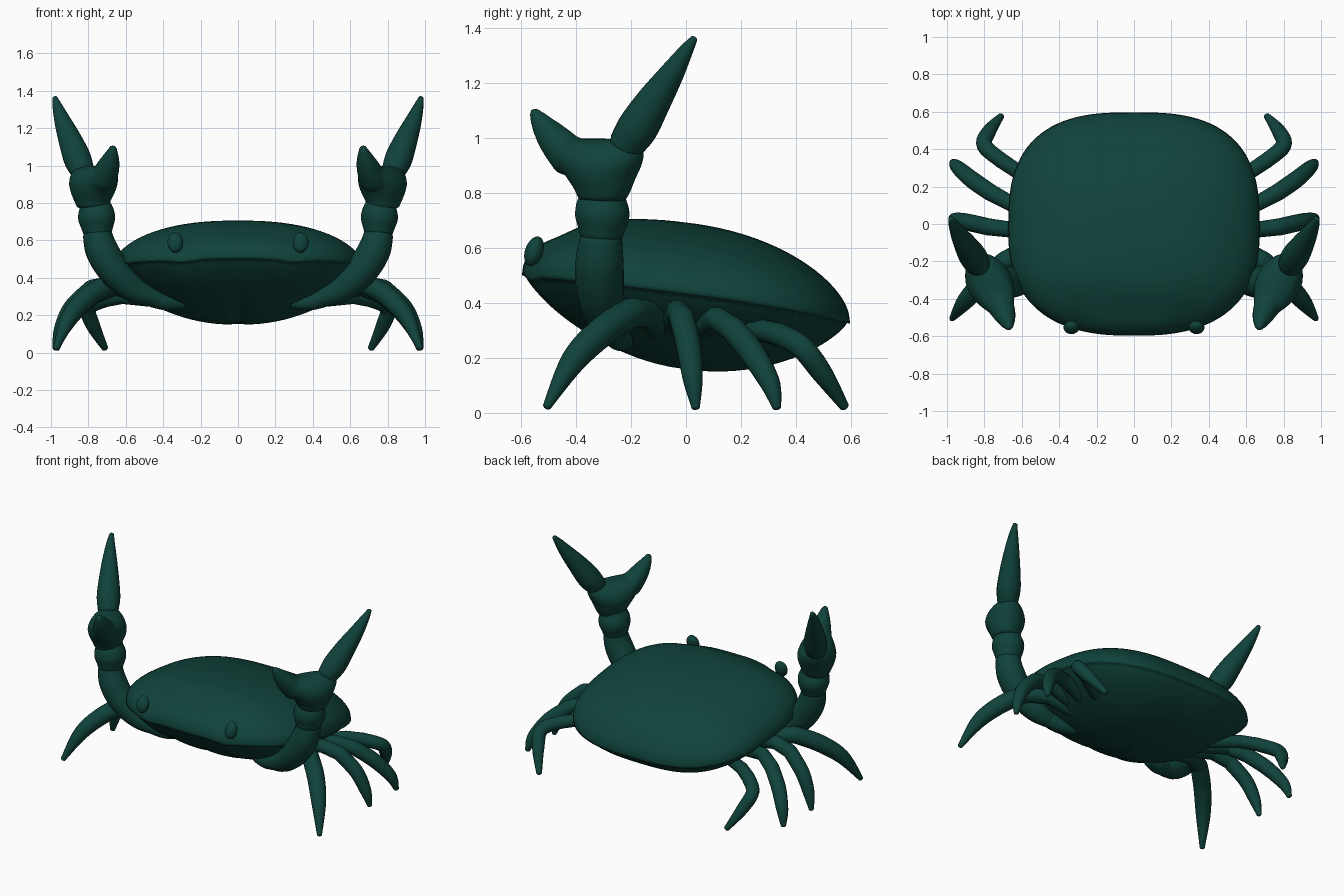
import bpy, bmesh, math
from mathutils import Vector

cube = bpy.data.objects.get("Cube")
if cube:
    bpy.data.objects.remove(cube, do_unlink=True)

# Single shell colour
COL = (0.005, 0.055, 0.043, 1)
shell = bpy.data.materials.new("dark_teal_shell")
shell.use_nodes = True
shell.diffuse_color = COL
bsdf = next(n for n in shell.node_tree.nodes if n.type == 'BSDF_PRINCIPLED')
bsdf.inputs["Base Color"].default_value = COL
bsdf.inputs["Roughness"].default_value = 0.6


def skin(bm, rings):
    """Bridge closed rings of points and close both ends."""
    loops = [[bm.verts.new(p) for p in ring] for ring in rings]
    n = len(loops[0])
    for a, b in zip(loops, loops[1:]):
        for i in range(n):
            j = (i + 1) % n
            bm.faces.new((a[i], a[j], b[j], b[i]))
    bm.faces.new(loops[0][::-1])
    bm.faces.new(loops[-1])


def finish(bm, name, mirror=False, fuse=0):
    bmesh.ops.recalc_face_normals(bm, faces=bm.faces[:])
    me = bpy.data.meshes.new(name)
    bm.to_mesh(me)
    bm.free()
    ob = bpy.data.objects.new(name, me)
    bpy.context.collection.objects.link(ob)
    me.materials.append(shell)
    for f in me.polygons:
        f.use_smooth = True
    if fuse:
        r = ob.modifiers.new("fuse", 'REMESH')
        r.mode, r.voxel_size, r.use_smooth_shade = 'VOXEL', fuse, True
        s = ob.modifiers.new("soften", 'SMOOTH')
        s.factor, s.iterations = 0.5, 5
    if mirror:
        m = ob.modifiers.new("mirror", 'MIRROR')
        m.use_clip = m.use_mirror_merge = False
    return ob


def spline(pts, t):
    """Catmull-Rom interpolation of equal-length tuples."""
    k = min(int(t), len(pts) - 2)
    u = t - k
    P = [pts[max(0, min(len(pts) - 1, k + d))] for d in (-1, 0, 1, 2)]
    return [0.5 * (2 * b + (c - a) * u + (2 * a - 5 * b + 4 * c - d) * u * u
                   + (3 * b - a - 3 * c + d) * u ** 3) for a, b, c, d in zip(*P)]


def tube(bm, pts, sides=20, steps=6):
    """Smooth round limb through (x, y, z, radius) points with domed ends."""
    n = (len(pts) - 1) * steps
    path = [spline(pts, i / steps) for i in range(n + 1)]
    pos = [Vector(p[:3]) for p in path]
    rad = [p[3] for p in path]
    tan = [(pos[min(i + 1, n)] - pos[max(i - 1, 0)]).normalized() for i in range(n + 1)]
    sect = list(zip(pos, rad, tan))
    dome = [(0.98, 0.15), (0.87, 0.5), (0.6, 0.8), (0.1, 1.0)]
    head = [(pos[0] - tan[0] * rad[0] * 0.7 * o, rad[0] * s, tan[0]) for s, o in dome[::-1]]
    tail = [(pos[n] + tan[n] * rad[n] * 0.7 * o, rad[n] * s, tan[n]) for s, o in dome]
    side = tan[0].orthogonal().normalized()
    rings = []
    for p, r, t in head + sect + tail:
        side = (side - t * side.dot(t)).normalized()
        up = t.cross(side)
        rings.append([p + (side * math.cos(a) + up * math.sin(a)) * r
                      for a in (2 * math.pi * i / sides for i in range(sides))])
    skin(bm, rings)


# Carapace and belly: one squarish dome with a sloping overhanging rim
def bump(v, centre, width):
    return math.exp(-((v - centre) / width) ** 2)


def rim_height(x, y):
    base = 0.45 - 0.125 * y if y < 0 else 0.45 - 0.12 * y - 0.1 * y * y
    front = max(0.0, min(1.0, (-y - 0.3) / 0.2))
    return base - front * (0.015 * bump(abs(x), 0.3, 0.08) + 0.006)


def body_point(r, a, part):
    c, s = math.cos(a), math.sin(a)
    e = 2 / (2.8 if s > 0 else 2.55)
    x = 0.67 * r * math.copysign(abs(c) ** e, c)
    y = 0.595 * r * math.copysign(abs(s) ** e, s)
    y -= 0.02 * (1 - abs(s)) * r
    z = rim_height(x, y)
    if part == "top":
        z += 0.243 * max(0, 1 - r ** 2.2) ** 0.55
        z -= 0.012 * bump(y, -0.46, 0.07) * bump(x, 0, 0.28)
    elif part == "lip":
        z -= 0.018
    else:
        z -= 0.29 * max(0, 1 - r * r) ** 0.8 + 0.004
        z += 0.018 * bump(x, 0, 0.035) * bump(y, -0.25, 0.3)
        z += 0.008 * bump(abs(x), 0.2, 0.03) * bump(y, -0.4, 0.15)
    return (x, y, z)


prof = [(math.sin(math.pi / 2 * i / 24), "top") for i in range(1, 25)]
prof += [(1.004, "lip"), (0.985, "lip")]
prof += [(0.965 * math.cos(math.pi / 2 * i / 24), "under") for i in range(24)]
bm = bmesh.new()
skin(bm, [[body_point(r, 2 * math.pi * i / 96, part) for i in range(96)] for r, part in prof])
finish(bm, "carapace")

# Eyes
bm = bmesh.new()
bmesh.ops.create_uvsphere(bm, u_segments=24, v_segments=16, radius=1)
for v in bm.verts:
    x, y, z = v.co
    v.co = (0.335 + 0.042 * x, -0.553 + 0.034 * y + 0.012 * z, 0.588 + 0.054 * z)
finish(bm, "eyes", mirror=True)

# Walking legs: each has a short root, an upper piece and a tapering foot
LEGS = {
    "front_leg": [(.42, -.10, .31, .045), (.57, -.13, .36, .05), (.69, -.20, .365, .054),
                  (.80, -.30, .30, .055), (.90, -.41, .19, .046), (.972, -.505, .025, .016)],
    "second_leg": [(.48, -.05, .33, .04), (.66, -.03, .37, .043), (.78, -.015, .345, .046),
                   (.89, .01, .24, .045), (.95, .025, .12, .036), (.975, .035, .022, .016)],
    "third_leg": [(.48, .06, .31, .04), (.66, .11, .345, .042), (.77, .17, .305, .046),
                  (.87, .24, .22, .046), (.945, .305, .11, .037), (.97, .33, .022, .017)],
    "rear_leg": [(.46, .18, .28, .036), (.62, .28, .30, .04), (.71, .34, .285, .042),
                 (.80, .42, .24, .042), (.775, .495, .145, .038), (.712, .575, .025, .018)],
}
for name, p in LEGS.items():
    bm = bmesh.new()
    tube(bm, p[:2])
    tube(bm, p[1:3])
    tube(bm, p[2:])
    finish(bm, name, mirror=True)

# Claw arms: root, curved upper arm and wrist knuckles
ARM = {
    "arm_root": [(.30, -.22, .262, .03), (.38, -.24, .27, .045), (.45, -.26, .29, .05)],
    "upper_arm": [(.43, -.26, .285, .045), (.55, -.285, .335, .07), (.655, -.31, .43, .085),
                  (.725, -.315, .54, .088), (.752, -.31, .63, .078)],
    "wrist": [(.752, -.308, .66, .083), (.755, -.305, .71, .099), (.758, -.305, .75, .097),
              (.762, -.303, .785, .085)],
}
for name, p in ARM.items():
    bm = bmesh.new()
    tube(bm, p)
    finish(bm, name, mirror=True)

# Pincer palm with its fixed finger: flattened sections along the claw plane
U, W = Vector((.47, .88, 0)), Vector((.88, -.47, 0))
PALM = [  # height, front y, rear y, half thickness
    (.77, -.385, -.225, .08), (.81, -.40, -.205, .095), (.85, -.425, -.19, .113),
    (.90, -.46, -.165, .122), (.945, -.495, -.15, .108), (.975, -.515, -.16, .085),
    (.99, -.51, -.19, .055), (.998, -.47, -.25, .02)]
bm = bmesh.new()
rings = []
for i in range((len(PALM) - 1) * 3 + 1):
    z, y0, y1, th = spline(PALM, i / 3)
    yc, hu = (y0 + y1) / 2, (y1 - y0) / 2 / 0.93
    mid = Vector((.775 + (yc + .31) * .53, yc, z))
    rings.append([mid + U * hu * math.cos(a) + W * th * math.sin(a)
                  for a in (2 * math.pi * k / 32 for k in range(32))])
skin(bm, rings)
tube(bm, [(.72, -.42, .93, .075), (.695, -.475, .99, .063), (.678, -.52, 1.045, .044),
          (.668, -.553, 1.095, .021)])
finish(bm, "pincer_palm", mirror=True, fuse=0.012)

# Long movable finger
bm = bmesh.new()
tube(bm, [(.835, -.215, .98, .066), (.86, -.175, 1.04, .074), (.895, -.12, 1.13, .064),
          (.935, -.055, 1.23, .046), (.965, -.002, 1.315, .027), (.978, .028, 1.36, .014)])
finish(bm, "movable_finger", mirror=True)
